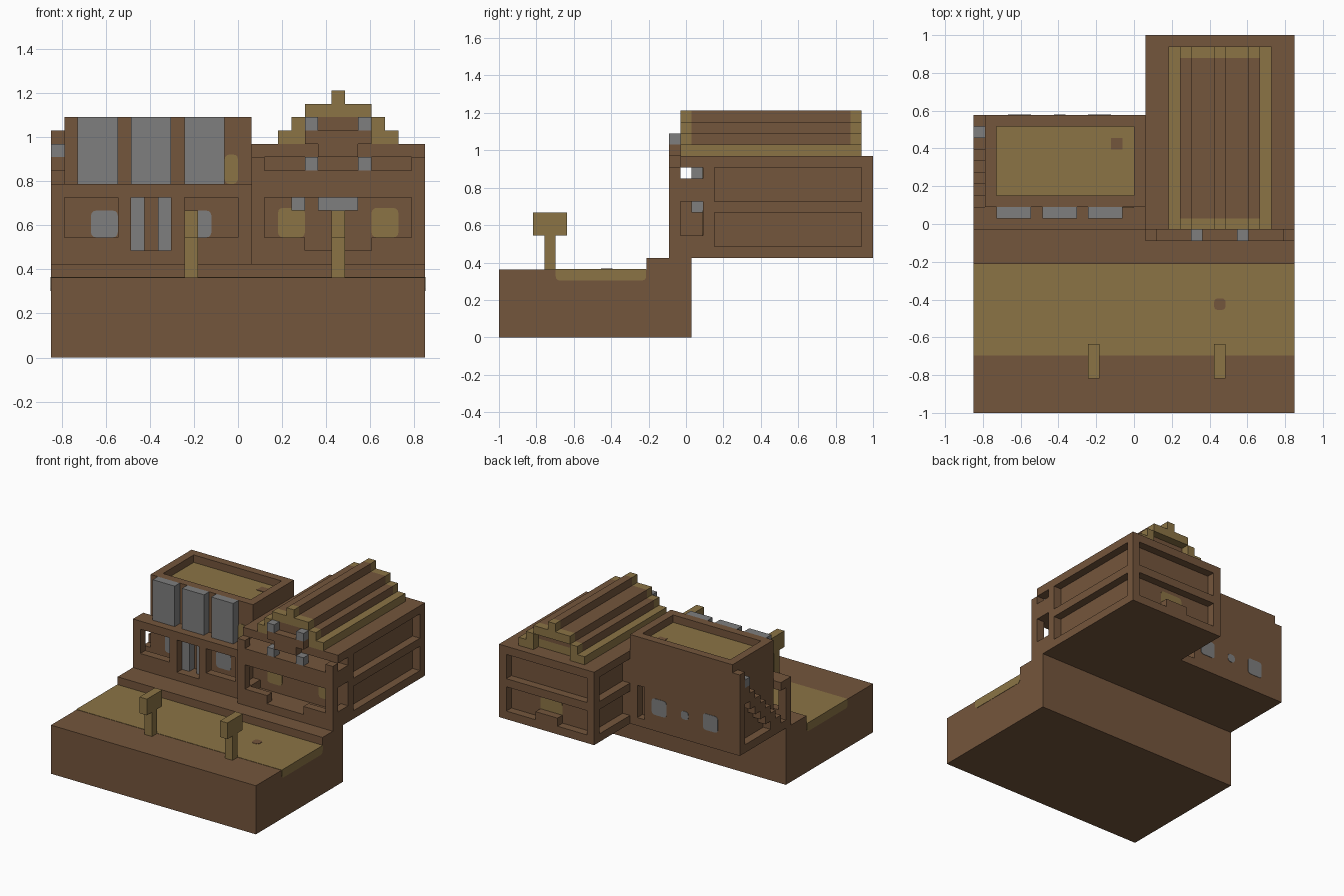
import bpy, bmesh
from mathutils import Vector

default_cube = bpy.data.objects.get("Cube")
if default_cube:
    bpy.data.objects.remove(default_cube)

UNIT = 2 / 33                      # one block of the build grid
ORIGIN = Vector((-14, -16.5, 0))   # grid corner, in blocks


def make_material(name, colour):
    material = bpy.data.materials.new(name)
    material.diffuse_color = (*colour, 1)
    material.use_nodes = True
    shader = material.node_tree.nodes["Principled BSDF"]
    shader.inputs["Base Color"].default_value = (*colour, 1)
    shader.inputs["Roughness"].default_value = 0.9
    return material


wood = make_material("brown wood", (0.175, 0.092, 0.045))
sand = make_material("sandy olive", (0.26, 0.175, 0.06))
stone = make_material("grey stone", (0.21, 0.21, 0.21))


def block(name, material, xs, ys, zs):
    """Box spanning grid ranges on each axis."""
    low = Vector((xs[0], ys[0], zs[0]))
    size = Vector((xs[1], ys[1], zs[1])) - low
    bm = bmesh.new()
    bmesh.ops.create_cube(bm, size=1)
    for vert in bm.verts:
        unit_pos = vert.co + Vector((0.5, 0.5, 0.5))
        vert.co = (ORIGIN + low + unit_pos * size) * UNIT
    mesh = bpy.data.meshes.new(name)
    bm.to_mesh(mesh)
    bm.free()
    mesh.materials.append(material)
    obj = bpy.data.objects.new(name, mesh)
    bpy.context.collection.objects.link(obj)
    return obj


def carve(obj, xs, ys, zs):
    """Cut a box out of an object and discard the cutter."""
    cutter = block("cutter", wood, xs, ys, zs)
    cutter.hide_render = True
    mod = obj.modifiers.new("carve", "BOOLEAN")
    mod.operation = "DIFFERENCE"
    mod.solver = "EXACT"
    mod.object = cutter
    graph = bpy.context.evaluated_depsgraph_get()
    result = bpy.data.meshes.new_from_object(obj.evaluated_get(graph))
    obj.modifiers.clear()
    obj.data = result
    bpy.data.objects.remove(cutter)


def round_corners(obj, axis, width, low_only=False):
    """Chamfer the edges running along one axis."""
    bm = bmesh.new()
    bm.from_mesh(obj.data)
    middle = sum((v.co.z for v in bm.verts)) / len(bm.verts)
    edges = []
    for edge in bm.edges:
        a, b = (v.co for v in edge.verts)
        if abs((a - b).normalized()[axis]) > 0.9:
            if not low_only or a.z < middle:
                edges.append(edge)
    bmesh.ops.bevel(bm, geom=edges, offset=width * UNIT, segments=3,
                    profile=0.5, affect="EDGES")
    bm.to_mesh(obj.data)
    bm.free()


def wall_plate(name, material, xs, y, zs):
    """Thin painted panel with rounded corners, facing front and back."""
    plate = block(name, material, xs, (y - 0.05, y + 0.05), zs)
    round_corners(plate, 1, 0.35)


# Ground, road and walkway
block("ground", wood, (0, 28), (0, 17), (0, 6))
block("walkway", wood, (0, 28), (13, 17), (6, 7))
road = block("road", sand, (-0.04, 28.04), (5, 12.99), (5, 6.04))
round_corners(road, 0, 0.4, low_only=True)
stone_mark = block("road_mark", wood, (21, 22), (9, 10), (6, 6.08))
round_corners(stone_mark, 2, 0.3)

# Two roadside posts
for x in (10, 21):
    block("post_stem", sand, (x, x + 1), (4, 5), (6, 9))
    block("post_head", sand, (x, x + 1), (3, 6), (9, 11))

# Left building with sunken roof terrace and back doorway
hall = block("left_building", wood, (1, 15), (18, 26), (7, 18))
carve(hall, (2, 14), (19, 25), (17, 19))
carve(hall, (13, 14), (25, 27), (8, 12))
block("terrace_floor", sand, (2, 14), (19, 25), (17, 17.08))
block("roof_hatch", wood, (12, 13), (23, 24), (17, 17.15))

# Left porch: open passage behind a front wall with three openings
porch = block("left_porch", wood, (0, 15), (16, 18), (7, 13))
carve(porch, (-1, 14.5), (17, 19), (8, 12))
for left, right, sill in ((1, 5, 9), (6, 9, 8), (10, 14, 9)):
    carve(porch, (left, right), (15, 17.5), (sill, 12))

# Plain sign boards above the porch
for x in (2, 6, 10):
    block("sign_board", stone, (x, x + 3), (17, 18), (13, 18))
wall_plate("balcony_door", sand, (13, 14), 18, (13, 15.2))

# Swing doors and windows of the left building
for x in (6, 8):
    block("swing_door", stone, (x, x + 1), (17, 18), (8, 12))
for x in (3, 10):
    for y in (18, 26):
        wall_plate("left_window", stone, (x, x + 2), y, (9, 11))
wall_plate("small_back_window", stone, (7, 8), 26, (9.5, 10.5))

# Outside stair rising towards the back
block("stair_floor", wood, (0, 1), (18, 26), (7, 8))
block("stair_back_wall", wood, (0, 1), (25, 26), (7, 17))
for step in range(7):
    block("stair_step", wood, (0, 1), (18 + step, 19 + step),
          (7 + step, 9 + step))
block("stair_lamp", stone, (0, 1), (24, 25), (15, 16))

# Right building: block with recessed galleries on two floors
house = block("right_building", wood, (15, 28), (15, 33), (7, 16))
carve(house, (14, 29), (14, 16), (15, 17))
for floor in (8, 12):
    level = (floor, floor + 3)
    carve(house, (27, 29), (19, 32), level)
    carve(house, (14, 16), (26, 31.99), level)
    carve(house, (16, 27), (32, 34), level)

# Right porch passages and front openings
carve(house, (16, 27), (16, 18), (8, 12))
carve(house, (14, 29), (16, 18), (9, 12))
carve(house, (14, 29), (16, 18), (14, 15))
carve(house, (16, 27), (14, 16.5), (9, 12))
carve(house, (19, 24), (14, 16.5), (8, 9.5))
carve(house, (16, 27), (14, 16.5), (14, 15))

# Right porch details
for x in (17, 24):
    wall_plate("right_window", sand, (x, x + 2), 18, (9, 11.2))
block("door_lintel", stone, (20, 23), (17, 18), (11, 12))
block("porch_lantern", stone, (18, 19), (17, 18), (11, 12))
wall_plate("back_door", sand, (20, 23), 32, (8, 10.5))
block("back_step", wood, (20, 23), (32, 33), (8, 9))

# Crossed ornament over the right porch
block("ornament_centre", wood, (20, 23), (15, 16), (15, 17))
block("ornament_arms", wood, (19, 24), (15, 16), (16, 17))
for x in (19, 23):
    for z in (14, 17):
        block("ornament_tip", stone, (x, x + 1), (15, 16), (z, z + 1))

# Stepped gable roof: brown courses with olive rims at both ends
MIDDLE = 21.5
for course, half in enumerate((4.5, 3.5, 2.5, 0.5)):
    z = 16 + course
    level = (z, z + 1)
    span = (MIDDLE - half, MIDDLE + half)
    block("roof_course", sand if course == 0 else wood, span, (17, 31), level)
    for end in (16, 31):
        depth = (end, end + 1)
        if course > 1:
            block("gable_rim", sand, span, depth, level)
        else:
            inner = 2.5
            block("gable_rim", sand, (span[0], MIDDLE - inner), depth, level)
            block("gable_rim", sand, (MIDDLE + inner, span[1]), depth, level)
block("gable_wall", wood, (19, 24), (16, 17), (16, 18))
